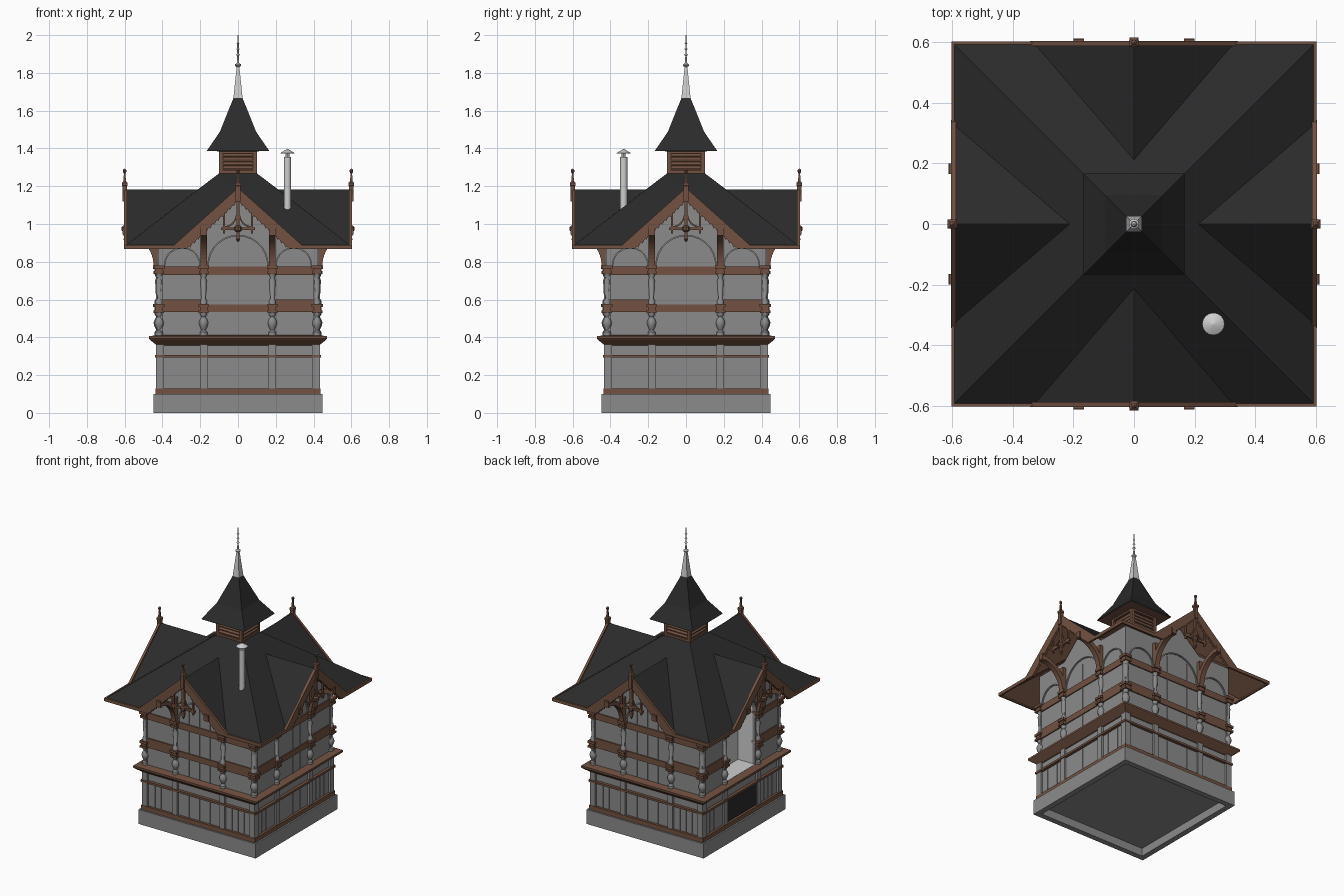
import bpy, bmesh, math
from mathutils import Matrix

if "Cube" in bpy.data.objects:
    bpy.data.objects.remove(bpy.data.objects["Cube"])


def mat(name, r, g, b):
    m = bpy.data.materials.new(name)
    m.diffuse_color = (r, g, b, 1)
    m.use_nodes = True
    m.node_tree.nodes["Principled BSDF"].inputs["Base Color"].default_value = m.diffuse_color
    return m


GREY = mat("wall_grey", .26, .26, .26)
BROWN = mat("brown_wood", .17, .083, .052)
ROOF = mat("dark_slate", .024, .024, .024)
METAL = mat("pale_metal", .62, .62, .62)
ALL = (0, 1, 2, 3)      # front, right, back, left
CLOSED = (0, 1, 2)      # the left side has the open hatch


def part(name, material, build, sides=(0,), smooth=False):
    """Run build() on the front side and turn a copy to each listed side."""
    bm = bmesh.new()
    for k in sides:
        old = set(bm.verts)
        build(bm)
        new = [v for v in bm.verts if v not in old]
        bmesh.ops.rotate(bm, verts=new, cent=(0, 0, 0), matrix=Matrix.Rotation(k * math.pi / 2, 3, 'Z'))
    if name.startswith("roof"):
        bmesh.ops.remove_doubles(bm, verts=bm.verts, dist=.0005)
    bmesh.ops.recalc_face_normals(bm, faces=bm.faces)
    me = bpy.data.meshes.new(name)
    bm.to_mesh(me)
    bm.free()
    me.materials.append(material)
    ob = bpy.data.objects.new(name, me)
    bpy.context.collection.objects.link(ob)
    if smooth:
        bpy.ops.object.select_all(action='DESELECT')
        ob.select_set(True)
        bpy.context.view_layer.objects.active = ob
        bpy.ops.object.shade_smooth_by_angle(angle=math.radians(40))
    return ob


def prism(bm, pts, a, b, axis='y'):
    """Front-side prism: pts are (x, z) swept over depth, or (depth, z) swept over x."""
    def at(p, t):
        return (p[0], -t, p[1]) if axis == 'y' else (t, -p[0], p[1])
    lo = [bm.verts.new(at(p, a)) for p in pts]
    hi = [bm.verts.new(at(p, b)) for p in pts]
    bm.faces.new(lo)
    bm.faces.new(hi[::-1])
    for i in range(len(pts)):
        j = (i + 1) % len(pts)
        bm.faces.new((lo[i], hi[i], hi[j], lo[j]))


def box(bm, x0, x1, d0, d1, z0, z1):
    prism(bm, [(x0, z0), (x1, z0), (x1, z1), (x0, z1)], d0, d1)


def arc(cx, cz, r, a0, a1, n=14):
    return [(cx + r * math.cos(math.radians(a0 + (a1 - a0) * i / n)),
             cz + r * math.sin(math.radians(a0 + (a1 - a0) * i / n))) for i in range(n + 1)]


def band(cx, cz, r0, r1, a0, a1):
    return arc(cx, cz, r0, a0, a1) + arc(cx, cz, r1, a1, a0)


def lathe(bm, x, y, prof, n=12, cap=True):
    """Turned shape; n=4 gives a square one whose radius is its half-width."""
    f, off = (math.sqrt(2), math.pi / 4) if n == 4 else (1, 0)
    rings = [[bm.verts.new((x + max(r, .0005) * f * math.cos(off + 2 * math.pi * i / n),
                            y + max(r, .0005) * f * math.sin(off + 2 * math.pi * i / n), z))
              for i in range(n)] for r, z in prof]
    for a, b in zip(rings, rings[1:]):
        for i in range(n):
            j = (i + 1) % n
            bm.faces.new((a[i], a[j], b[j], b[i]))
    if cap:
        bm.faces.new(rings[0][::-1])
        bm.faces.new(rings[-1])


# plinth with a hollow underside
part("plinth", GREY, lambda bm: lathe(
    bm, 0, 0, [(.41, .06), (.41, 0), (.448, 0), (.448, .1), (.40, .1)], 4, False))
part("floor_slab", GREY, lambda bm: box(bm, -.411, .411, -.411, .411, .055, .08))

# walls, with an arched hatch cut in the left one
part("walls", GREY, lambda bm: prism(
    bm, [(-.42, .1), (.42, .1), (.42, .995), (.18, .995), (0, 1.155), (-.18, .995), (-.42, .995)],
    .40, .42), CLOSED)


def hatch_wall(bm):
    for s in (-1, 1):
        box(bm, min(s * .155, s * .42), max(s * .155, s * .42), .40, .42, .1, .995)
    box(bm, -.155, .155, .40, .42, .1, .41)
    prism(bm, arc(0, .78, .155, 180, 0) + [(.155, .995), (0, 1.14), (-.155, .995)], .40, .42)


def hatch_niche(bm):
    box(bm, -.155, .155, .28, .29, .41, .96)
    box(bm, -.155, .155, .28, .419, .405, .414)
    for s in (-1, 1):
        box(bm, s * .16 - .005, s * .16 + .005, .28, .405, .41, .96)


part("hatch_wall", GREY, hatch_wall, (3,))
part("hatch_niche", METAL, hatch_niche, (3,))
part("hatch_lower_panel", ROOF, lambda bm: box(bm, -.16, .16, .42, .427, .135, .288), (3,))


# grey pilasters, battens and arch mouldings
def pilasters(bm):
    for s in (-1, 1):
        for c in (.182, .412):
            box(bm, s * c - .02, s * c + .02, .41, .434, .1, .37)
            box(bm, s * c - .012, s * c + .012, .41, .428, .41, .78)
        for c in (.25, .295, .34):
            box(bm, s * c - .002, s * c + .002, .41, .423, .13, .29)
        prism(bm, band(s * .295, .78, .090, .098, 0, 180), .41, .428)
    prism(bm, band(0, .78, .155, .163, 0, 180), .41, .428)


def centre_battens(bm):
    for c in (-.08, 0, .08):
        box(bm, c - .002, c + .002, .41, .423, .13, .29)
        box(bm, c - .002, c + .002, .41, .423, .41, .90)


part("pilasters_and_arches", GREY, pilasters, ALL)
part("centre_battens", GREY, centre_battens, CLOSED)


# brown rails and bands
def rails(bm):
    box(bm, -.437, .437, .41, .437, .1, .13)
    box(bm, -.44, .44, .41, .44, .292, .306)
    for s in (-1, 1):
        a, b = sorted((s * .19, s * .42))
        box(bm, a, b, .41, .428, .535, .60)
        box(bm, a, b, .41, .428, .73, .775)


def centre_bands(bm):
    box(bm, -.18, .18, .41, .427, .535, .575)
    box(bm, -.19, .19, .41, .427, .73, .775)


part("rails", BROWN, rails, ALL)
part("centre_bands", BROWN, centre_bands, CLOSED)
part("counter", BROWN, lambda bm: lathe(
    bm, 0, 0, [(.415, .355), (.43, .358), (.468, .388), (.472, .393), (.472, .406), (.415, .413)], 4, False))

# columns: turned baluster, tapered shaft, brown blocks
SPOTS = [(-.182, -.422), (.182, -.422), (.417, -.417)]


def columns(bm):
    for x, y in SPOTS:
        lathe(bm, x, y, [(.02, .41), (.02, .428), (.011, .438), (.022, .462), (.025, .478),
                         (.019, .495), (.011, .508), (.019, .52), (.019, .535)])
        lathe(bm, x, y, [(.019, .575), (.019, .595), (.012, .605), (.017, .70), (.012, .715), (.02, .735)])


def column_blocks(bm):
    for x, y in SPOTS:
        for w, a, b in ((.026, .53, .543), (.02, .543, .56), (.027, .56, .576),
                        (.025, .735, .75), (.02, .75, .763), (.028, .763, .78)):
            lathe(bm, x, y, [(w, a), (w, b)], 4)


part("columns", GREY, columns, ALL, True)
part("column_blocks", BROWN, column_blocks, ALL)


# brackets that carry the gables
def brackets(bm):
    for s in (-1, 1):
        a, b = s * .182 - .017, s * .182 + .017
        prism(bm, band(.612, .78, .165, .195, 180, 90), a, b, 'x')
        box(bm, a, b, .41, .445, .78, .945)
        box(bm, a, b, .59, .61, .94, .985)


part("brackets", BROWN, brackets, ALL)


# cross-gabled roof skin and its wooden underside
def roof(bm, dz=0):
    e = .597
    P = [bm.verts.new((x, y, z + dz)) for x, y, z in (
        (-e, -e, .885), (-.33, -e, .885), (0, -e, 1.183), (0, -.212, 1.183), (.33, -e, .885),
        (e, -e, .885), (.1, -.1, 1.268), (-.1, -.1, 1.268))]
    for f in ((1, 2, 3), (2, 4, 3), (0, 1, 3, 7), (4, 5, 6, 3), (3, 6, 7)):
        bm.faces.new([P[i] for i in f])


part("roof", ROOF, roof, ALL)
part("roof_underside", BROWN, lambda bm: roof(bm, -.012), ALL)


# gable boards with dentils, eaves boards
def gable_boards(bm):
    prism(bm, [(0, 1.192), (.343, .885), (.343, .87), (.27, .87), (0, 1.125),
               (-.27, .87), (-.343, .87), (-.343, .885)], .588, .604)
    for s in (-1, 1):
        box(bm, *sorted((s * .33, s * .603)), .592, .603, .868, .89)
        for i in range(12):
            x = s * (.02 + i * .021)
            z = 1.125 - abs(x) * .944
            prism(bm, [(x - .0105, z + .011), (x + s * .002, z - .013), (x + .0105, z + .011)], .59, .602)


# pendant truss in each gable
def gable_truss(bm):
    box(bm, -.008, .008, .588, .604, .925, 1.14)
    box(bm, -.09, .09, .59, .602, .968, .982)
    lathe(bm, 0, -.596, [(.003, .905), (.011, .918), (.006, .93)], 8)
    lathe(bm, 0, -.596, [(.006, .955), (.02, .965), (.02, .985), (.006, .995)], 8)
    for s in (-1, 1):
        prism(bm, band(s * .075, 1.05, .062, .07, 270, 270 - s * 85), .592, .6)
        box(bm, s * .075 - .005, s * .075 + .005, .59, .602, .95, 1.06)


def gable_finials(bm):
    lathe(bm, 0, -.6, [(.012, 1.12), (.012, 1.2), (.015, 1.203), (.015, 1.218), (.007, 1.225),
                       (.004, 1.268)], 4)
    lathe(bm, 0, -.6, [(.004, 1.266), (.009, 1.276), (.009, 1.286), (0, 1.294)], 8)


part("gable_boards", BROWN, gable_boards, ALL)
part("gable_truss", BROWN, gable_truss, ALL)
part("gable_finials", BROWN, gable_finials, ALL)


# louvred lantern
def lantern(bm):
    box(bm, -.085, .085, .0, .085, 1.26, 1.39)
    box(bm, -.1, .1, .08, .1, 1.26, 1.283)
    box(bm, -.1, .1, .08, .1, 1.372, 1.39)
    for s in (-1, 1):
        box(bm, s * .09 - .01, s * .09 + .01, .08, .1, 1.26, 1.39)
    for i in range(4):
        z = 1.288 + i * .022
        prism(bm, [(.084, z + .016), (.098, z), (.098, z + .006), (.084, z + .02)], -.085, .085, 'x')


part("lantern", BROWN, lantern, ALL)
part("lantern_roof", ROOF, lambda bm: lathe(
    bm, 0, 0, [(.166, 1.386), (.096, 1.488), (.022, 1.672)], 4, False))
part("lantern_soffit", BROWN, lambda bm: lathe(bm, 0, 0, [(.163, 1.383), (.09, 1.386)], 4))

# pale spire and its rod
part("spire", METAL, lambda bm: lathe(bm, 0, 0, [(.024, 1.668), (.007, 1.835)], 4))
part("spire_finial", METAL, lambda bm: lathe(
    bm, 0, 0, [(.006, 1.83), (.017, 1.838), (.017, 1.844), (.006, 1.852), (.004, 1.888), (.011, 1.896),
               (.004, 1.904), (.004, 1.92), (.009, 1.926), (.004, 1.932), (.004, 1.952),
               (.008, 1.957), (.003, 1.962), (.003, 2.0)], 10), smooth=True)


# stove pipe
def pipe(bm):
    lathe(bm, .262, -.33, [(.019, 1.06), (.019, 1.355)], 16)
    lathe(bm, .262, -.33, [(.011, 1.35), (.011, 1.38)], 8)
    lathe(bm, .262, -.33, [(.037, 1.372), (.037, 1.376), (.004, 1.396)], 16)


part("stove_pipe", METAL, pipe, smooth=True)
